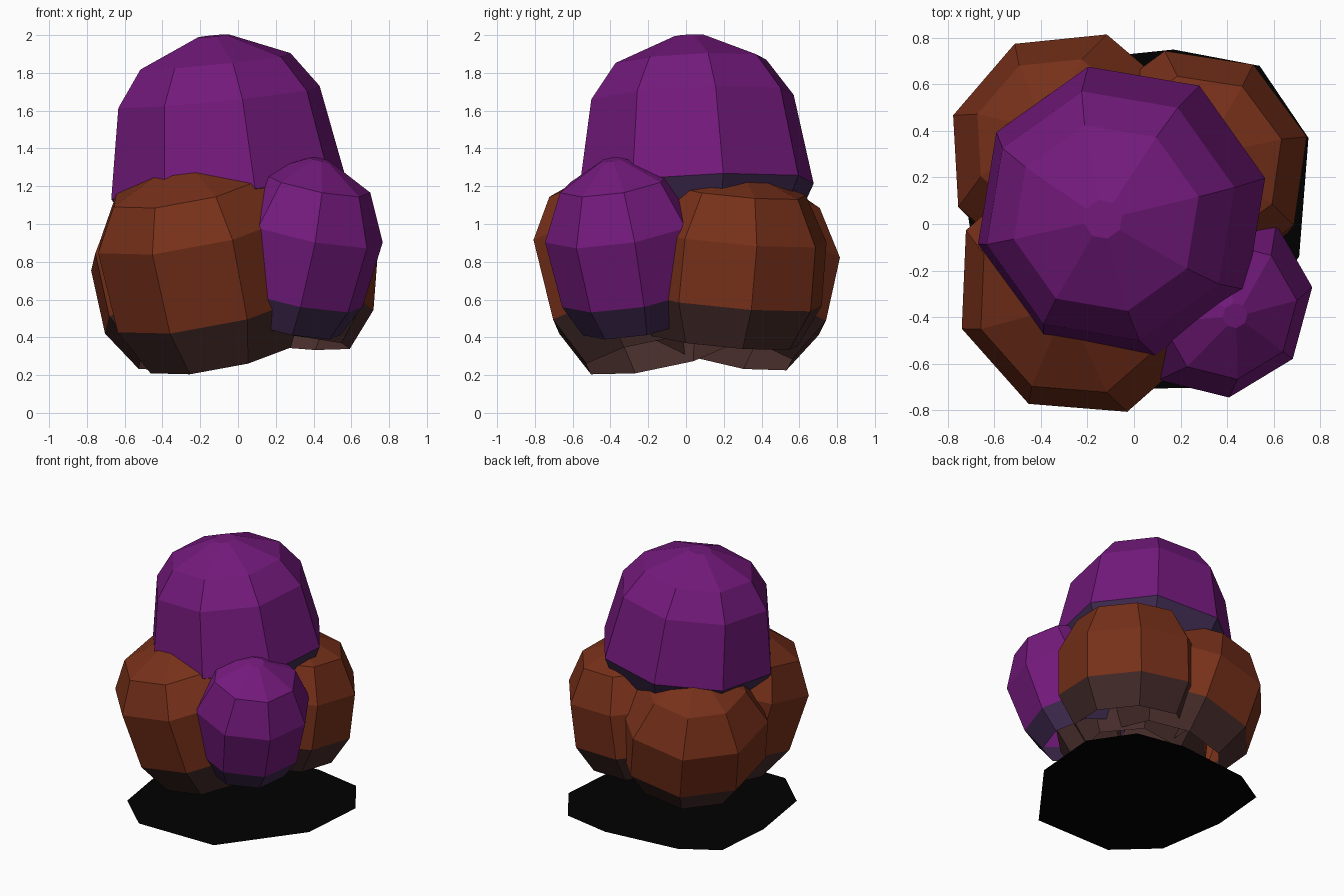
import bpy, bmesh, math
from mathutils import Vector

if "Cube" in bpy.data.objects:
    bpy.data.objects.remove(bpy.data.objects["Cube"])


def material(name, rgb):
    m = bpy.data.materials.new(name)
    m.diffuse_color = (*rgb, 1)
    m.use_nodes = True
    m.node_tree.nodes["Principled BSDF"].inputs["Base Color"].default_value = m.diffuse_color
    return m


PURPLE = material("purple leaves", (0.172, 0.010, 0.2))
DARK_PURPLE = material("dark purple rim", (0.048, 0.022, 0.075))
BROWN = material("brown leaves", (0.185, 0.030, 0.010))
DARK_BROWN = material("dark brown rim", (0.06, 0.025, 0.023))
BLACK = material("black base", (0.0, 0.0, 0.0))


def finish(bm, name, mats):
    me = bpy.data.meshes.new(name)
    bm.to_mesh(me)
    bm.free()
    for m in mats:
        me.materials.append(m)
    ob = bpy.data.objects.new(name, me)
    bpy.context.collection.objects.link(ob)
    return ob


def leaf_clump(name, centre, lean, start_deg, profile, mats):
    """Open eight-sided dome: profile is (radius, height along axis), bottom up.
    The lowest band, below the lip, is dark."""
    turn = Vector((0, 0, 1)).rotation_difference(Vector((*lean, 1)))
    bm = bmesh.new()
    rings = []
    for r, h in profile:
        ring = []
        for k in range(8):
            a = math.radians(start_deg + 45 * k)
            p = turn @ Vector((r * math.cos(a), r * math.sin(a), h))
            ring.append(bm.verts.new(p + Vector(centre)))
        rings.append(ring)
    for i, (lo, hi) in enumerate(zip(rings, rings[1:])):
        for k in range(8):
            n = (k + 1) % 8
            f = bm.faces.new((lo[k], lo[n], hi[n], hi[k]))
            f.material_index = 1 if i == 0 else 0
    bm.faces.new(rings[-1])
    return finish(bm, name, mats)


purple, brown = (PURPLE, DARK_PURPLE), (BROWN, DARK_BROWN)

# Large crown
leaf_clump("top_clump", (-0.055, 0.055, 1.215), (-0.1, -0.045), 13,
           [(0.53, -0.22), (0.637, -0.015), (0.55, 0.46), (0.41, 0.65), (0.085, 0.785)],
           purple)
# Small purple clump at front right
leaf_clump("front_right_clump", (0.285, -0.28, 0.63), (0.21, -0.16), 8,
           [(0.30, -0.17), (0.385, 0), (0.42, 0.36), (0.30, 0.61), (0.055, 0.735)],
           purple)
# Brown clumps
leaf_clump("front_left_clump", (-0.135, -0.195, 0.56), (-0.2, -0.2), 19,
           [(0.41, -0.26), (0.545, 0), (0.565, 0.44), (0.43, 0.66), (0.08, 0.795)],
           brown)
leaf_clump("back_left_clump", (-0.215, 0.245, 0.56), (-0.22, 0.22), 27,
           [(0.39, -0.235), (0.53, 0), (0.53, 0.35), (0.36, 0.60), (0.07, 0.735)],
           brown)
leaf_clump("back_right_clump", (0.225, 0.225, 0.60), (0.09, 0.09), 14,
           [(0.40, -0.22), (0.51, 0), (0.505, 0.34), (0.37, 0.58), (0.07, 0.68)],
           brown)

# Flat dark patch on the ground
bm = bmesh.new()
outline = [(.75, .37), (.54, .68), (.17, .75), (-.41, .69), (-.68, .53),
           (-.72, .08), (-.64, -.446), (-.355, -.71), (.285, -.705), (.71, -.14)]
bm.faces.new([bm.verts.new((x, y, 0)) for x, y in reversed(outline)])
finish(bm, "base_patch", [BLACK])
